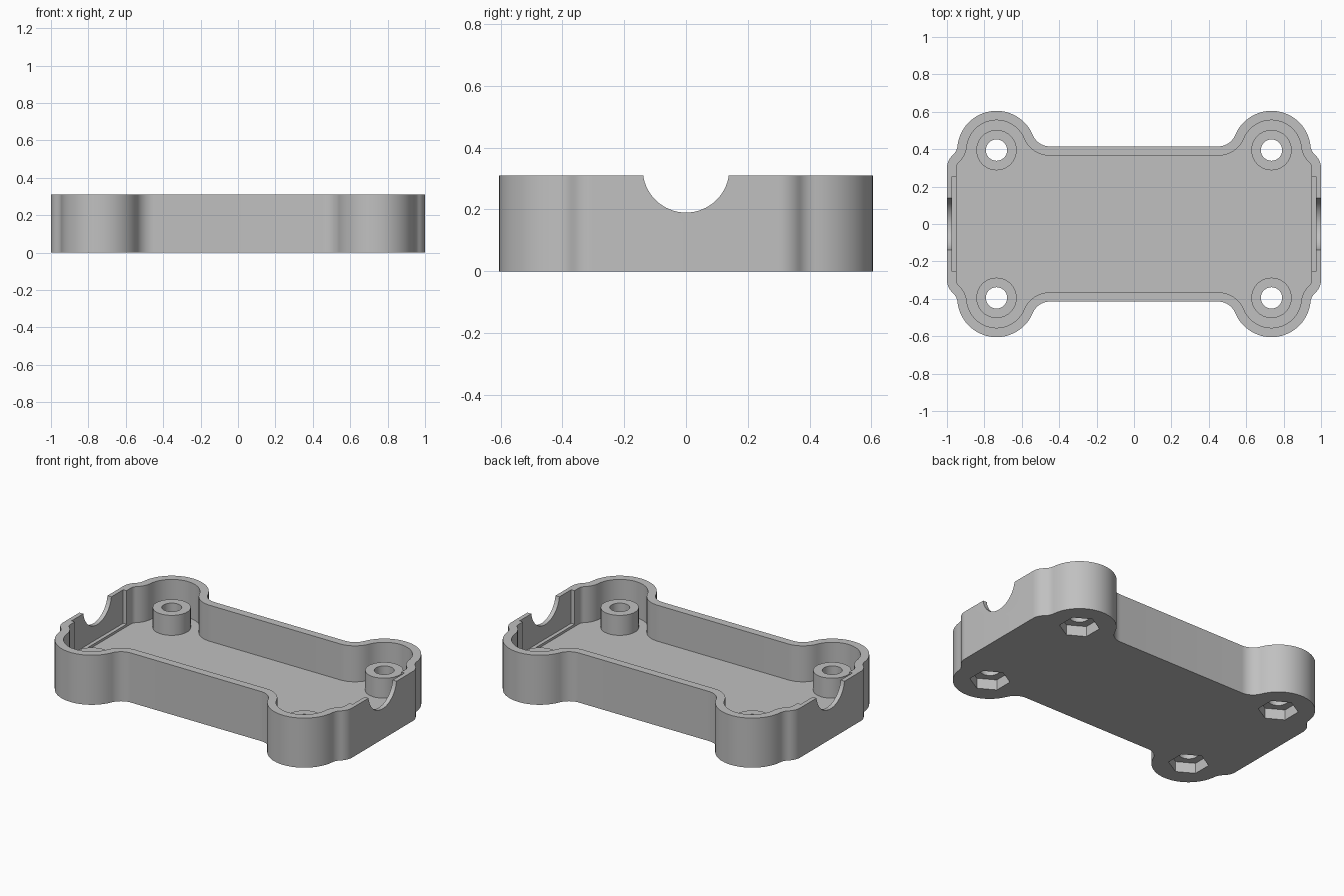
import bpy, bmesh, math
from mathutils import Vector

default = bpy.data.objects.get("Cube")
if default:
    bpy.data.objects.remove(default, do_unlink=True)

HEIGHT, FLOOR, WALL = 0.31, 0.085, 0.05
LOBE, LOBE_R = Vector((0.735, 0.395)), 0.21     # round screw lobe
END, END_R = Vector((0.91, 0.30)), 0.09         # rounded end corner
NECK, NECK_R = Vector((1.023, 0.427)), 0.08     # hollow between end and lobe
SIDE, SIDE_R = Vector((0.45, 0.5137)), 0.0987   # hollow between lobe and side

plastic = bpy.data.materials.new("grey plastic")
grey = (0.53, 0.53, 0.53, 1)
plastic.diffuse_color = grey
plastic.use_nodes = True
plastic.node_tree.nodes["Principled BSDF"].inputs["Base Color"].default_value = grey


def heading(a, b):
    return math.atan2(b.y - a.y, b.x - a.x)


def arc(c, r, a0, a1, steps):
    angles = [a0 + (a1 - a0) * i / steps for i in range(steps + 1)]
    return [(c.x + r * math.cos(a), c.y + r * math.sin(a)) for a in angles]


def outline(inset):
    """Closed case outline, moved inward by inset."""
    full = 2 * math.pi
    q = arc(END, END_R - inset, 0, heading(END, NECK), 8)
    q += arc(NECK, NECK_R + inset, heading(NECK, END) % full,
             heading(NECK, LOBE) % full, 8)
    q += arc(LOBE, LOBE_R - inset, heading(LOBE, NECK), heading(LOBE, SIDE), 28)
    q += arc(SIDE, SIDE_R + inset, heading(SIDE, LOBE) % full, 1.5 * math.pi, 12)
    left = [(-x, y) for x, y in reversed(q)]
    half = q + left
    loop = half + [(-x, -y) for x, y in half]
    # Drop points that coincide where arcs meet
    return [p for i, p in enumerate(loop)
            if (Vector(p) - Vector(loop[i - 1])).length > 1e-4]


def prism(name, points, z0, z1):
    bm = bmesh.new()
    base = bm.faces.new([bm.verts.new((x, y, z0)) for x, y in points])
    top = bmesh.ops.extrude_face_region(bm, geom=[base])["geom"]
    verts = [v for v in top if isinstance(v, bmesh.types.BMVert)]
    bmesh.ops.translate(bm, verts=verts, vec=(0, 0, z1 - z0))
    bmesh.ops.recalc_face_normals(bm, faces=bm.faces)
    mesh = bpy.data.meshes.new(name)
    bm.to_mesh(mesh)
    bm.free()
    obj = bpy.data.objects.new(name, mesh)
    bpy.context.collection.objects.link(obj)
    mesh.materials.append(plastic)
    return obj


def ring(c, r, sides, start=0.0):
    return arc(c, r, start, start + 2 * math.pi, sides)[:-1]


def combine(body, tool, operation):
    bpy.context.view_layer.objects.active = body
    mod = body.modifiers.new("shape", 'BOOLEAN')
    mod.operation, mod.solver, mod.object = operation, 'EXACT', tool
    bpy.ops.object.modifier_apply(modifier=mod.name)
    bpy.data.objects.remove(tool, do_unlink=True)


# Tray with a hollow inside
case = prism("case_half", outline(0), 0, HEIGHT)
combine(case, prism("cavity", outline(WALL), FLOOR, 0.5), 'DIFFERENCE')

# Shallow pocket inside each end wall
for side in (-1, 1):
    x0, x1, y = side * 0.9, side * 0.973, 0.255
    pocket = prism("end_pocket", [(x0, -y), (x1, -y), (x1, y), (x0, y)], 0.1, 0.5)
    combine(case, pocket, 'DIFFERENCE')

# Round cable notch through both end walls
notch = prism("cable_notch", ring(Vector((0, 0)), 0.14, 64), -1.2, 1.2)
notch.rotation_euler.y = math.pi / 2
notch.location.z = 0.33
bpy.context.view_layer.update()
combine(case, notch, 'DIFFERENCE')

# Screw posts with through holes and hexagonal nut pockets underneath
for sx in (-1, 1):
    for sy in (-1, 1):
        spot = Vector((sx * LOBE.x, sy * LOBE.y))
        combine(case, prism("post", ring(spot, 0.108, 40), 0.075, 0.21), 'UNION')
        combine(case, prism("screw_hole", ring(spot, 0.057, 32), -0.1, 0.4),
                'DIFFERENCE')
        combine(case, prism("nut_pocket", ring(spot, 0.115, 6, math.pi / 2), -0.1, 0.065),
                'DIFFERENCE')

# Smooth the curved walls, keep the edges crisp
bpy.ops.object.select_all(action='DESELECT')
case.select_set(True)
bpy.context.view_layer.objects.active = case
bpy.ops.object.shade_smooth_by_angle(angle=math.radians(30))
